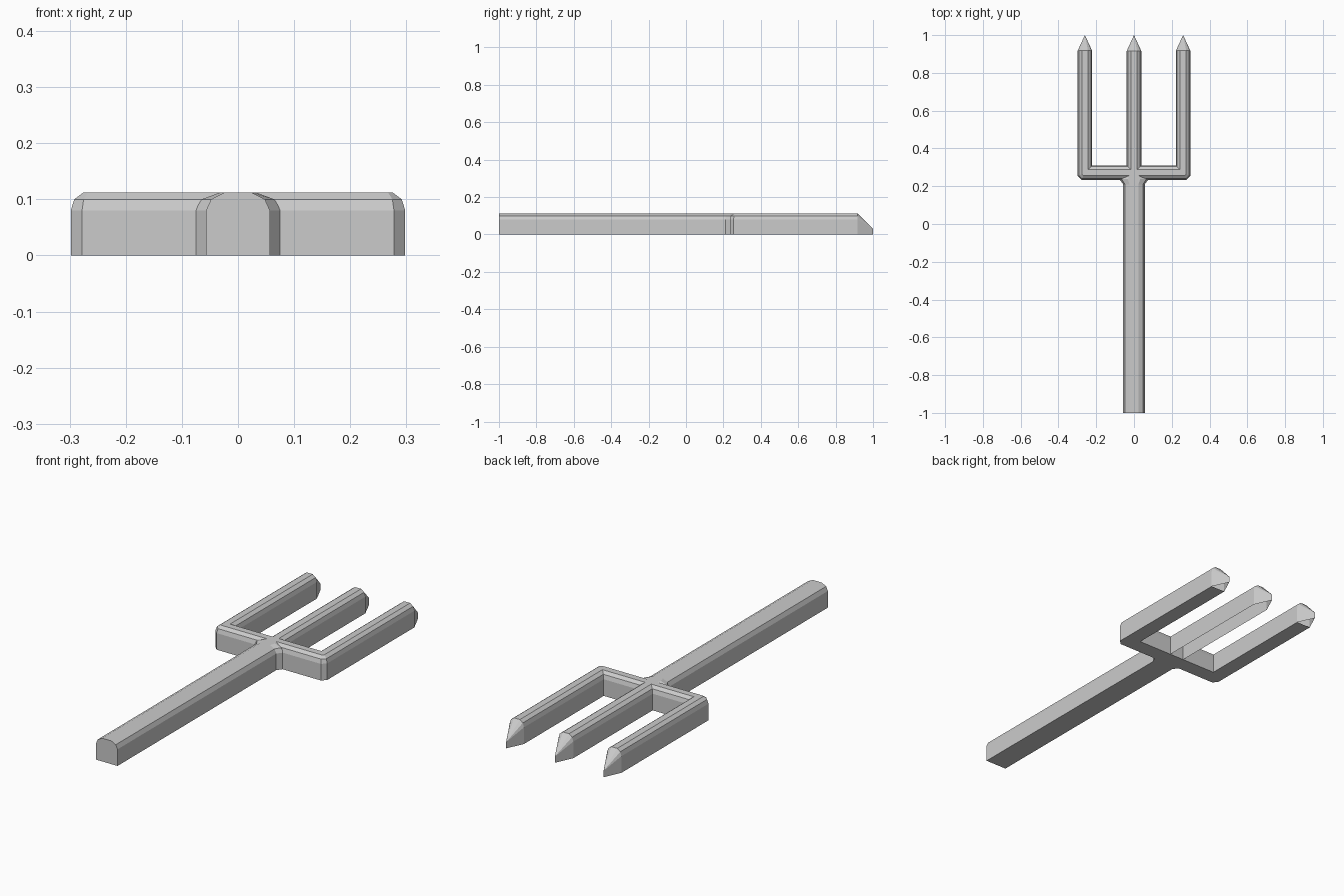
import bpy, bmesh

if "Cube" in bpy.data.objects:
    bpy.data.objects.remove(bpy.data.objects["Cube"])

# Cross-section shared by every bar: (sideways factor, height), rounded top
PROFILE = [(-1, 0), (-1, .08), (-.84, .1), (-.42, .112),
           (.42, .112), (.84, .1), (1, .08), (1, 0)]


def loft(name, rings, open_bottom=(), cap_start=False):
    """Skin consecutive rings; the underside is left off in the open segments."""
    bm = bmesh.new()
    rows = [[bm.verts.new(p) for p in ring] for ring in rings]
    n = len(PROFILE)
    for i, (a, b) in enumerate(zip(rows, rows[1:])):
        for k in range(n - 1 if i in open_bottom else n):
            j = (k + 1) % n
            bm.faces.new((a[k], a[j], b[j], b[k]))
    if cap_start:
        bm.faces.new(rows[0])
    bmesh.ops.remove_doubles(bm, verts=bm.verts, dist=1e-5)
    bmesh.ops.recalc_face_normals(bm, faces=bm.faces)
    mesh = bpy.data.meshes.new(name)
    bm.to_mesh(mesh)
    bm.free()
    obj = bpy.data.objects.new(name, mesh)
    bpy.context.collection.objects.link(obj)
    return obj


def straight(x, y, half):
    return [(x + f * half, y, z) for f, z in PROFILE]


def tip(x):
    return [(x, 1.0, min(z, .03)) for f, z in PROFILE]


# Handle, flaring into small fillets where it meets the crossbar
loft("handle", [straight(0, y, w) for y, w in
                ((-1, .057), (.21, .057), (.237, .077), (.26, .057))],
     cap_start=True)

# Middle tine, hollow underneath
loft("middle_tine", [straight(0, .285, .039), straight(0, .915, .039), tip(0)],
     open_bottom=(0, 1))

# Crossbar and outer tines as one U, with chamfered outer corners
HALF, CX, CY = .038, .26, .272
corner_a, corner_b = [], []
for f, z in PROFILE:
    u = f * HALF
    c = .02 * max(0, f)
    corner_a.append((CX + u, CY - u + c, z))
    corner_b.append((CX + u - c, CY - u, z))
half_path = [tip(CX), straight(CX, .918, HALF), corner_a, corner_b]
mirrored = [[(-x, y, z) for x, y, z in ring] for ring in reversed(half_path)]
loft("crossbar_and_outer_tines", half_path + mirrored, open_bottom=(0, 6))
